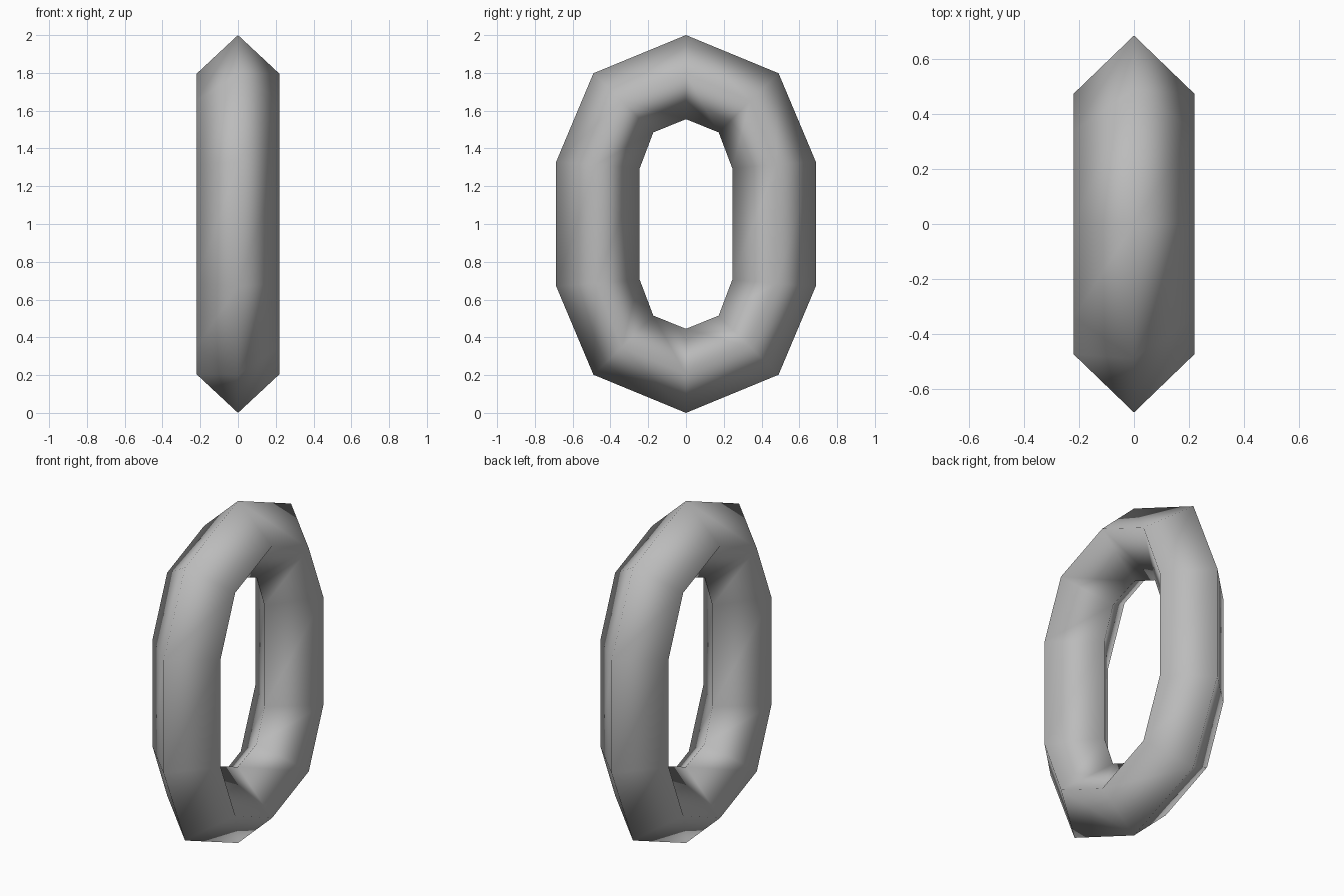
import bpy
import bmesh

cube = bpy.data.objects.get("Cube")
if cube:
    bpy.data.objects.remove(cube, do_unlink=True)

# Plain grey metal
metal = bpy.data.materials.new("grey metal")
metal.use_nodes = True
colour = (0.5, 0.5, 0.5, 1)
metal.diffuse_color = colour
metal.node_tree.nodes["Principled BSDF"].inputs["Base Color"].default_value = colour

# Quarter rails of the oval, as (y, height above the middle): end, shoulder, flank
OUTER = [(0, 1.0), (0.49, 0.798), (0.687, 0.33)]
SIDE = [(0, 0.795), (0.34, 0.652), (0.475, 0.315)]
INNER = [(0, 0.555), (0.173, 0.485), (0.245, 0.295)]
HALF_WIDTH = 0.22


def full_loop(quarter):
    """Mirror a quarter rail into a closed loop around the oval."""
    half = quarter + [(y, -h) for y, h in reversed(quarter)]
    return half + [(-y, h) for y, h in reversed(half[1:-1])]


# Chain link: four rails joined into a ring with a diamond section
bm = bmesh.new()
rails = []
for quarter, x in ((OUTER, 0), (SIDE, HALF_WIDTH), (INNER, 0), (SIDE, -HALF_WIDTH)):
    rails.append([bm.verts.new((x, y, 1 + h)) for y, h in full_loop(quarter)])
for r, rail in enumerate(rails):
    following = rails[(r + 1) % len(rails)]
    for i in range(len(rail)):
        j = (i + 1) % len(rail)
        bm.faces.new((rail[i], rail[j], following[j], following[i]))
bmesh.ops.recalc_face_normals(bm, faces=bm.faces)
for face in bm.faces:
    face.smooth = True

mesh = bpy.data.meshes.new("chain_link")
bm.to_mesh(mesh)
bm.free()
mesh.materials.append(metal)
link = bpy.data.objects.new("chain_link", mesh)
bpy.context.collection.objects.link(link)
